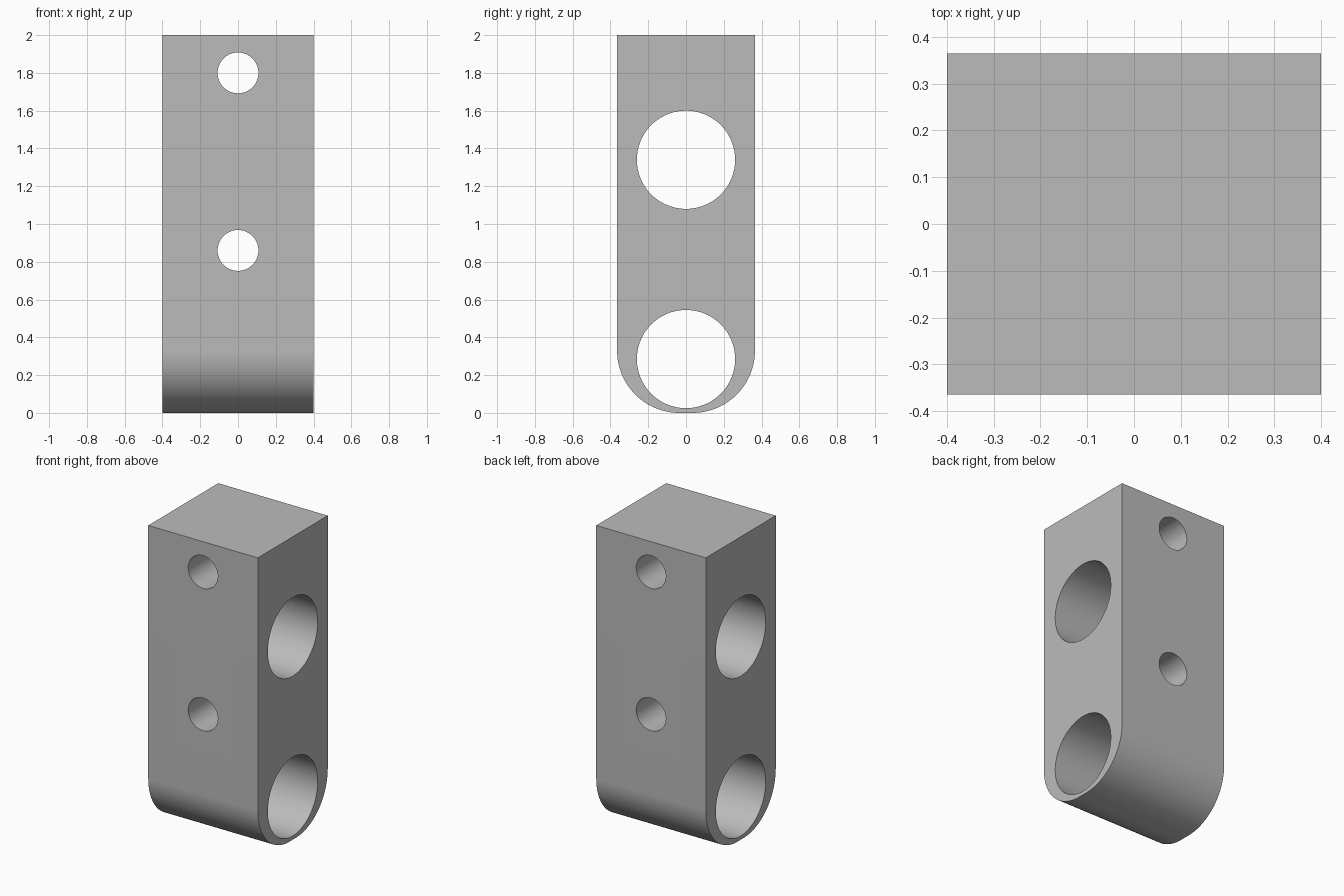
import bpy
import bmesh
from math import cos, sin, pi

cube = bpy.data.objects.get("Cube")
if cube:
    bpy.data.objects.remove(cube, do_unlink=True)

HALF_W, HALF_D, HEIGHT = 0.4, 0.365, 2.0
FILLET, STEPS = 0.33, 32

# Plain grey material
grey = bpy.data.materials.new("plain grey")
grey.use_nodes = True
colour = (0.5, 0.5, 0.5, 1)
grey.diffuse_color = colour
grey.node_tree.nodes["Principled BSDF"].inputs["Base Color"].default_value = colour

# Block: side profile with rounded lower corners, extruded along x
flat = HALF_D - FILLET
profile = [(HALF_D, HEIGHT), (-HALF_D, HEIGHT)]
for side, start in ((-1, pi), (1, 1.5 * pi)):
    for i in range(STEPS + 1):
        a = start + i / STEPS * pi / 2
        profile.append((side * flat + FILLET * cos(a), FILLET + FILLET * sin(a)))

bm = bmesh.new()
face = bm.faces.new([bm.verts.new((-HALF_W, y, z)) for y, z in profile])
ext = bmesh.ops.extrude_face_region(bm, geom=[face])
moved = [v for v in ext["geom"] if isinstance(v, bmesh.types.BMVert)]
bmesh.ops.translate(bm, vec=(2 * HALF_W, 0, 0), verts=moved)
bmesh.ops.recalc_face_normals(bm, faces=bm.faces)
mesh = bpy.data.meshes.new("mounting_block")
bm.to_mesh(mesh)
bm.free()
block = bpy.data.objects.new("mounting_block", mesh)
bpy.context.collection.objects.link(block)
mesh.materials.append(grey)


def drill(name, z, radius, rotation):
    """Cut a round through-hole at height z."""
    bpy.ops.mesh.primitive_cylinder_add(vertices=96, radius=radius, depth=2,
                                        location=(0, 0, z), rotation=rotation)
    cutter = bpy.context.object
    cutter.name = name
    cutter.data.materials.append(grey)
    mod = block.modifiers.new(name, "BOOLEAN")
    mod.operation, mod.solver, mod.object = "DIFFERENCE", "EXACT", cutter
    bpy.context.view_layer.objects.active = block
    bpy.ops.object.modifier_apply(modifier=name)
    bpy.data.objects.remove(cutter, do_unlink=True)


# Large bores run side to side, small bolt holes run front to back
for z in (0.285, 1.34):
    drill("large_bore", z, 0.26, (0, pi / 2, 0))
for z in (0.86, 1.80):
    drill("bolt_hole", z, 0.108, (pi / 2, 0, 0))

# Smooth the curved walls, keep the rims sharp
bpy.ops.object.select_all(action="DESELECT")
block.select_set(True)
bpy.context.view_layer.objects.active = block
bpy.ops.object.shade_smooth_by_angle(angle=pi / 6)
